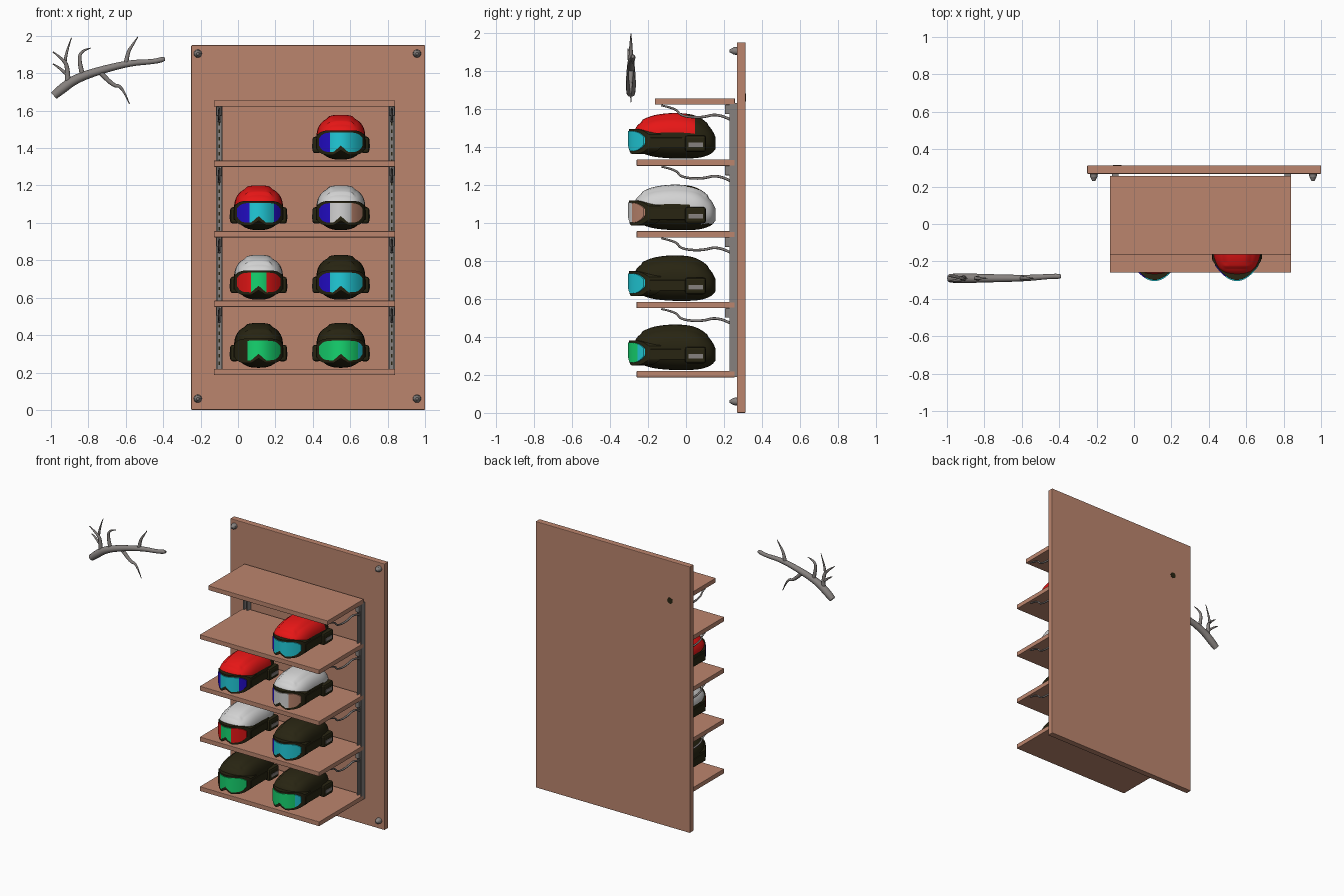
import bpy, bmesh, math
from mathutils import Matrix, Vector

if "Cube" in bpy.data.objects:
    bpy.data.objects.remove(bpy.data.objects["Cube"])

def mat(name, r, g, b):
    m = bpy.data.materials.new(name)
    m.diffuse_color = (r, g, b, 1)
    m.use_nodes = True
    m.node_tree.nodes["Principled BSDF"].inputs["Base Color"].default_value = m.diffuse_color
    return m

WOOD = mat("wood", 0.50, 0.235, 0.155)
METAL = mat("grey metal", 0.24, 0.22, 0.21)
DARK = mat("black plastic", 0.021, 0.018, 0.006)
RED = mat("red", 0.80, 0.008, 0.008)
WHITE = mat("white", 0.65, 0.65, 0.65)
CYAN = mat("cyan lens", 0.015, 0.60, 0.70)
BLUE = mat("blue lens", 0.018, 0.004, 0.62)
GREEN = mat("green lens", 0.008, 0.66, 0.16)

def finish(name, bm, mats, smooth=35):
    bmesh.ops.recalc_face_normals(bm, faces=bm.faces)
    me = bpy.data.meshes.new(name)
    bm.to_mesh(me)
    bm.free()
    for m in mats:
        me.materials.append(m)
    ob = bpy.data.objects.new(name, me)
    bpy.context.collection.objects.link(ob)
    if smooth:
        bpy.ops.object.select_all(action='DESELECT')
        ob.select_set(True)
        bpy.context.view_layer.objects.active = ob
        bpy.ops.object.shade_smooth_by_angle(angle=math.radians(smooth))
    return ob

def add_box(bm, x0, x1, y0, y1, z0, z1):
    mtx = Matrix.Translation(((x0 + x1) / 2, (y0 + y1) / 2, (z0 + z1) / 2)) @ \
        Matrix.Diagonal((x1 - x0, y1 - y0, z1 - z0, 1))
    bmesh.ops.create_cube(bm, size=1, matrix=mtx)

def box(name, dims, m, bevel=0.0):
    bm = bmesh.new()
    add_box(bm, *dims)
    if bevel:
        bmesh.ops.bevel(bm, geom=bm.edges[:], offset=bevel, segments=2, affect='EDGES', profile=0.5)
    return finish(name, bm, [m], 0)

def tube(name, paths, m, res=4):
    """Each path is a list of (x, y, z, radius)."""
    cu = bpy.data.curves.new(name, 'CURVE')
    cu.dimensions = '3D'
    cu.bevel_depth = 1.0
    cu.bevel_resolution = res
    cu.use_fill_caps = True
    for pts in paths:
        sp = cu.splines.new('NURBS')
        sp.points.add(len(pts) - 1)
        for p, (x, y, z, r) in zip(sp.points, pts):
            p.co = (x, y, z, 1)
            p.radius = r
        sp.use_endpoint_u = True
        sp.order_u = 3
        sp.resolution_u = 6
    cu.materials.append(m)
    ob = bpy.data.objects.new(name, cu)
    bpy.context.collection.objects.link(ob)
    bpy.ops.object.select_all(action='DESELECT')
    ob.select_set(True)
    bpy.context.view_layer.objects.active = ob
    bpy.ops.object.convert(target='MESH')

# Back panel, its bolts and the dark hole plug behind
box("back_panel", (-0.25, 1.0, 0.268, 0.313, 0, 1.95), WOOD, 0.004)
for x in (-0.215, 0.957):
    for z in (0.06, 1.905):
        bm = bmesh.new()
        for r1, r2, d, y in ((0.022, 0.019, 0.02, 0.26), (0.019, 0.007, 0.022, 0.24)):
            bmesh.ops.create_cone(bm, cap_ends=True, segments=16, radius1=r1, radius2=r2, depth=d,
                                  matrix=Matrix.Translation((x, y, z)) @ Matrix.Rotation(math.pi / 2, 4, 'X'))
        finish("panel_bolt", bm, [METAL])
bm = bmesh.new()
bmesh.ops.create_cone(bm, cap_ends=True, segments=16, radius1=0.022, radius2=0.022, depth=0.008,
                      matrix=Matrix.Translation((-0.09, 0.311, 1.66)) @ Matrix.Rotation(math.pi / 2, 4, 'X'))
finish("hole_plug", bm, [DARK])

# Shelves with brackets: (top height, front edge)
SHELVES = [(0.22, -0.26), (0.584, -0.26), (0.956, -0.26), (1.333, -0.26), (1.655, -0.163)]
for top, front in SHELVES:
    box("shelf", (-0.128, 0.84, front, 0.257, top - 0.033, top), WOOD, 0.003)
    for x in (-0.1, 0.822):
        u = top - 0.033
        if top > 0.3:
            tube("shelf_bracket", [[(x, 0.235, u - 0.08, .007), (x, 0.17, u - 0.045, .007),
                                    (x, 0.08, u - 0.07, .007), (x, -0.03, u - 0.06, .006),
                                    (x, -0.05, u - 0.02, .006), (x, -0.13, u - 0.004, .005)]], METAL, 2)
            box("bracket_clip", (x - 0.014, x + 0.014, 0.205, 0.25, u - 0.05, u), METAL, 0.004)

# Slotted uprights
for x in (-0.1, 0.822):
    bm = bmesh.new()
    add_box(bm, x - 0.018, x + 0.018, 0.255, 0.27, 0.19, 1.63)
    for s in (-1, 1):
        add_box(bm, x + s * 0.014 - 0.004, x + s * 0.014 + 0.004, 0.228, 0.26, 0.19, 1.63)
    finish("upright", bm, [METAL], 0)
    bm = bmesh.new()
    for i in range(34):
        z = 0.24 + i * 0.04
        add_box(bm, x - 0.004, x + 0.004, 0.252, 0.256, z, z + 0.018)
    finish("upright_slots", bm, [DARK], 0)

# Antler: main beam and tines, drawn in the x-z plane
def antler_path(pts):
    return [(x, -0.29 + dy, z, r) for x, z, dy, r in pts]
tube("antler", [antler_path(p) for p in (
    [(-0.985, 1.68, 0, .022), (-0.95, 1.71, 0, .027), (-0.87, 1.77, 0, .025), (-0.74, 1.815, 0, .021),
     (-0.58, 1.855, 0, .017), (-0.45, 1.862, 0.01, .013), (-0.40, 1.875, 0.01, .015), (-0.39, 1.876, 0.01, .008)],
    [(-0.91, 1.74, 0, .016), (-0.91, 1.83, 0, .012), (-0.93, 1.87, -.01, .009), (-0.99, 1.915, -.015, .003)],
    [(-0.925, 1.86, 0, .009), (-0.92, 1.91, 0, .007), (-0.89, 1.99, 0, .002)],
    [(-0.91, 1.79, 0, .010), (-0.96, 1.835, .01, .007), (-0.99, 1.85, .01, .003)],
    [(-0.83, 1.785, 0, .014), (-0.855, 1.88, 0, .010), (-0.83, 1.925, 0, .007), (-0.785, 1.935, 0, .002)],
    [(-0.60, 1.85, 0, .013), (-0.59, 1.91, 0, .010), (-0.565, 1.95, 0, .007), (-0.535, 1.995, 0, .002)],
    [(-0.74, 1.81, 0, .014), (-0.67, 1.73, 0, .011), (-0.62, 1.735, 0, .008), (-0.58, 1.635, 0, .002)])], METAL)

# Helmet cross-sections along y: (y, half width, bottom, top)
SECT = [(-.272, .045, .07, .15), (-.255, .085, .05, .18), (-.22, .110, .03, .205), (-.16, .125, .014, .226),
        (-.07, .130, .006, .236), (.02, .130, .006, .230), (.08, .120, .012, .207), (.13, .092, .03, .165),
        (.155, .05, .055, .12)]

def sections(n=5):
    out = []
    for i in range(len(SECT) - 1):
        p = [Vector(SECT[max(0, min(len(SECT) - 1, i + k))]) for k in (-1, 0, 1, 2)]
        for j in range(n):
            t = j / n
            out.append(0.5 * (2 * p[1] + (p[2] - p[0]) * t + (2 * p[0] - 5 * p[1] + 4 * p[2] - p[3]) * t * t
                              + (3 * p[1] - p[0] - 3 * p[2] + p[3]) * t ** 3))
    return out + [Vector(SECT[-1])]

def power(c, e):
    return math.copysign(abs(c) ** e, c)

def shell_rule(c, kind):
    """True where the shell takes its main colour."""
    if 0.03 < abs(c.x) < 0.055 and 0.0 < c.y < 0.07 and c.z > 0.15:
        return False                      # air vents
    if kind is RED:
        return c.z > 0.135 and c.y < 0.05
    return c.z > 0.135 or (c.y > 0.02 and c.z > 0.04)

def goggle_sheet(hw, z0, z1, notch, y_off, thick, rule):
    """Curved front sheet with a nose notch, given a thickness backwards."""
    bm = bmesh.new()
    nu, nv = 28, 6
    rows = []
    for i in range(nu + 1):
        u = -1 + 2 * i / nu
        x = u * hw
        lo = z0 + notch * max(0, 1 - abs(x) / 0.04) + 0.035 * abs(u) ** 7
        hi = z1 - 0.03 * abs(u) ** 6
        y = -0.305 + 0.085 * (x / 0.118) ** 2 + y_off
        rows.append([bm.verts.new((x, y, lo + (hi - lo) * j / nv)) for j in range(nv + 1)])
    for a, b in zip(rows, rows[1:]):
        for j in range(nv):
            bm.faces.new((a[j], b[j], b[j + 1], a[j + 1]))
    g = bmesh.ops.extrude_face_region(bm, geom=bm.faces[:], use_keep_orig=True)
    bmesh.ops.translate(bm, verts=[v for v in g['geom'] if isinstance(v, bmesh.types.BMVert)], vec=(0, thick, 0))
    for f in bm.faces:
        f.material_index = rule(f.calc_center_median().x)
    return bm

def helmet(cx, base, kind, lens):
    """lens: (left, middle, right) materials and the two x limits between them."""
    place = Matrix.Translation((cx, 0, base))
    # shell
    bm = bmesh.new()
    n, rings = 48, []
    for y, w, zb, zt in sections():
        ring = []
        for k in range(n):
            a = 2 * math.pi * k / n
            x = w * power(math.cos(a), 0.78)
            z = (zb + zt) / 2 + (zt - zb) / 2 * power(math.sin(a), 0.82)
            if math.sin(a) > 0.5 and abs(x) < 0.065 and -0.23 < y < 0.12:
                z += 0.009                # raised crown
            if math.sin(a) < 0:
                x *= 1 + 0.1 * math.sin(a)
            ring.append(bm.verts.new((x, y, z)))
        rings.append(ring)
    for a, b in zip(rings, rings[1:]):
        for k in range(n):
            bm.faces.new((a[k], a[(k + 1) % n], b[(k + 1) % n], b[k]))
    bm.faces.new(rings[0])
    bm.faces.new(rings[-1])
    for f in bm.faces:
        f.material_index = 1 if shell_rule(f.calc_center_median(), kind) else 0
    finish("helmet_shell", bm, [DARK, kind]).matrix_world = place
    # goggles
    bm = goggle_sheet(0.13, 0.03, 0.162, 0.025, 0.006, 0.065, lambda x: 0)
    finish("goggle_frame", bm, [DARK]).matrix_world = place
    l, m, r, x0, x1 = lens
    bm = goggle_sheet(0.116, 0.045, 0.15, 0.035, 0, 0.009, lambda x: 0 if x < x0 else (1 if x < x1 else 2))
    finish("goggle_lens", bm, [l, m, r]).matrix_world = place
    # strap, ear pad and buckle on both sides
    for s in (-1, 1):
        for name, xa, xb, y0, y1, z0, z1, m_, bev in (
                ("goggle_strap", .115, .134, -.19, .01, .06, .115, DARK, .004),
                ("ear_pad", .105, .152, -.005, .105, .04, .128, DARK, .014),
                ("strap_buckle", .149, .155, .012, .09, .066, .09, METAL, .001)):
            xs = sorted((s * xa, s * xb))
            box(name, (*xs, y0, y1, z0, z1), m_, bev).matrix_world = place

L, R = 0.11, 0.55
helmet(R, 1.333, RED, (BLUE, CYAN, CYAN, -0.055, 0.1))
helmet(L, 0.956, RED, (BLUE, CYAN, BLUE, -0.05, 0.085))
helmet(R, 0.956, WHITE, (BLUE, WHITE, WOOD, -0.055, 0.06))
helmet(L, 0.584, WHITE, (RED, GREEN, RED, -0.042, 0.045))
helmet(R, 0.584, DARK, (BLUE, CYAN, CYAN, -0.06, 0.1))
helmet(L, 0.22, DARK, (DARK, GREEN, GREEN, -0.055, 0.1))
helmet(R, 0.22, DARK, (GREEN, GREEN, CYAN, -0.05, 0.095))
